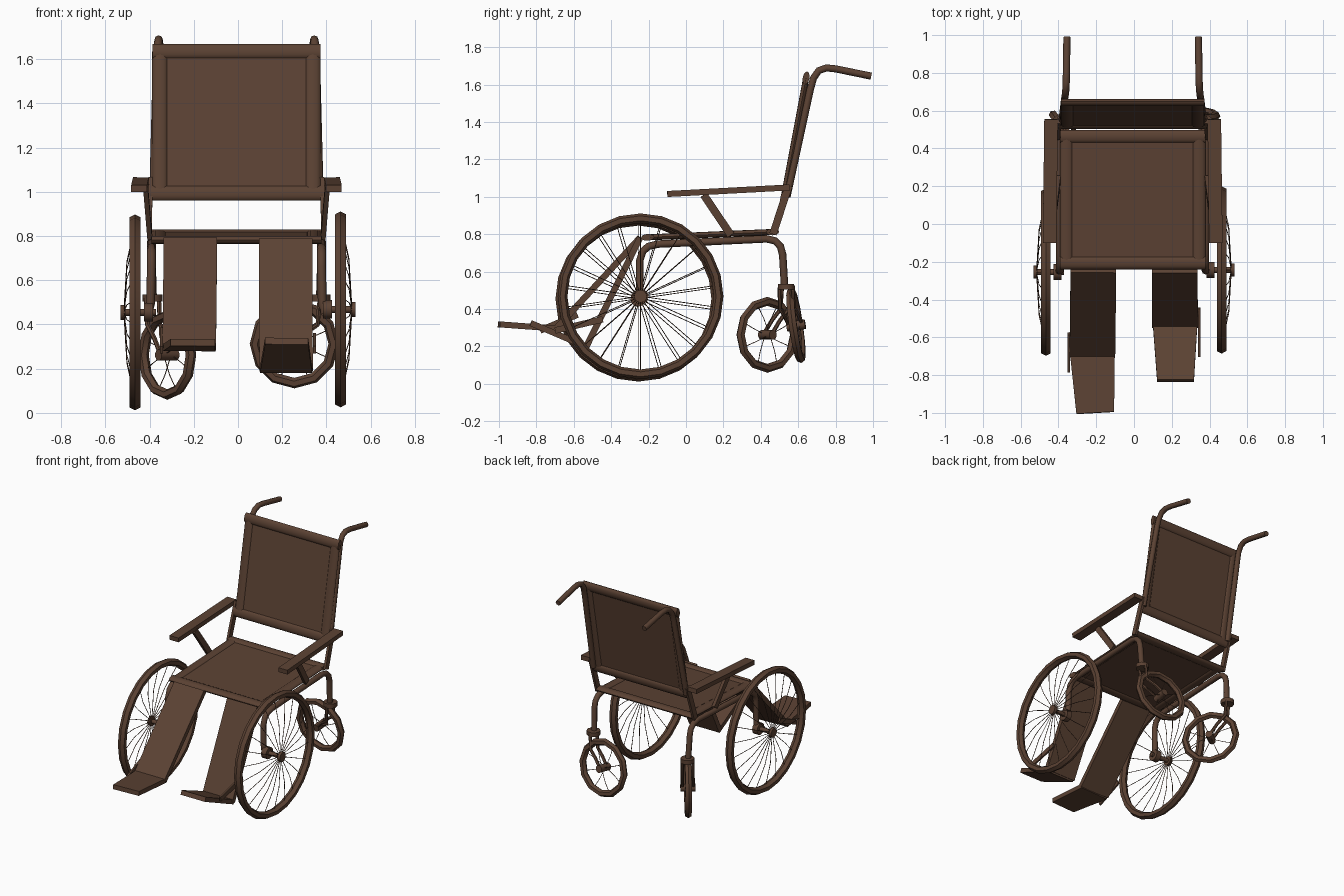
import bpy, bmesh, math
from mathutils import Vector as V

if "Cube" in bpy.data.objects:
    bpy.data.objects.remove(bpy.data.objects["Cube"])

brown = bpy.data.materials.new("dark_brown")
brown.diffuse_color = (0.105, 0.054, 0.033, 1)
brown.use_nodes = True
brown.node_tree.nodes["Principled BSDF"].inputs["Base Color"].default_value = brown.diffuse_color
X, Y, Z = V((1, 0, 0)), V((0, 1, 0)), V((0, 0, 1))
OFF = -0.007          # the chair body sits slightly left of centre


def sweep(bm, pts, ru, rv=None, n=8, ref=X, closed=False, phase=0.0):
    """Elliptical section (ru along ref, rv across) swept along pts."""
    pts = [V(p) for p in pts]
    rv = ru if rv is None else rv
    k = len(pts)
    rings = []
    for i, p in enumerate(pts):
        a = pts[i - 1] if (i or closed) else p
        b = pts[(i + 1) % k] if (i < k - 1 or closed) else p
        t = ((b - p).normalized() + (p - a).normalized()).normalized()
        u = (ref - t * ref.dot(t)).normalized()
        v = t.cross(u)
        rings.append([bm.verts.new(p + u * ru * math.cos(w) + v * rv * math.sin(w))
                      for w in (2 * math.pi * j / n + phase for j in range(n))])
    for i in range(k if closed else k - 1):
        r, q = rings[i], rings[(i + 1) % k]
        for j in range(n):
            bm.faces.new((r[j], r[(j + 1) % n], q[(j + 1) % n], q[j]))
    if not closed:
        bm.faces.new(rings[0][::-1])
        bm.faces.new(rings[-1])


def slab(bm, pts, width, thick, ref=X):
    """Rectangular bar or plate along pts, width measured along ref."""
    sweep(bm, pts, width / math.sqrt(2), thick / math.sqrt(2), 4, ref, phase=math.pi / 4)


def finish(name, bm, smooth=True):
    bmesh.ops.recalc_face_normals(bm, faces=bm.faces)
    me = bpy.data.meshes.new(name)
    bm.to_mesh(me)
    bm.free()
    me.materials.append(brown)
    ob = bpy.data.objects.new(name, me)
    bpy.context.collection.objects.link(ob)
    if smooth:
        bpy.ops.object.select_all(action='DESELECT')
        ob.select_set(True)
        bpy.context.view_layer.objects.active = ob
        bpy.ops.object.shade_smooth_by_angle(angle=math.radians(50))


def wheel(name, c, d, w, radius, ru, rv, seg, spokes, hub, lift):
    """Rim in the plane of d and w, spokes leaning out by lift to the hub."""
    c = V(c)
    axis = d.cross(w).normalized()

    def at(a, r, h=0.0):
        return c + (d * math.cos(a) + w * math.sin(a)) * r + axis * h
    bm = bmesh.new()
    sweep(bm, [at(2 * math.pi * i / seg, radius) for i in range(seg)],
          ru, rv, 6, axis, True, math.pi / 6)
    finish(name + "_tyre", bm)
    bm = bmesh.new()
    for i in range(spokes):
        a = 2 * math.pi * (i + 0.5) / spokes
        h = lift if lift[0] == lift[1] else (lift[i % 2],) * 2
        sweep(bm, [at(a, hub, h[0]), at(a, radius * 0.55, h[0] * 0.75), at(a, radius - rv * 0.7)],
              0.0025, n=3, ref=axis)
    finish(name + "_spokes", bm, False)


# Upholstered panels with rounded border rolls: seat and backrest
def upholstery(name, low, high, half, half_low):
    low, high = V(low), V(high)
    run = (high - low).normalized()
    nrm = X.cross(run)
    bm = bmesh.new()
    c = V((OFF, 0, 0))
    slab(bm, [c + low, c + high], half * 2 - 0.04, 0.014)
    for p, h in ((low, half_low), (high, half)):
        sweep(bm, [c + p - X * h, c + p + X * h], 0.035, 0.018, 12, run)
    for s in (-1, 1):
        e = c + X * s * (half - 0.034)
        sweep(bm, [e + low, e + high], 0.035, 0.016, 12)
    finish(name, bm)


upholstery("seat", (0, -0.205, 0.783), (0, 0.463, 0.812), 0.385, 0.385)
upholstery("backrest", (0, 0.522, 0.995), (0, 0.642, 1.635), 0.38, 0.392)

for s, side in ((-1, "left"), (1, "right")):
    def P(d, y, z):
        return (s * d + OFF, y, z)

    # Main side frame: front axle up, under the seat, down to the rear fork
    bm = bmesh.new()
    sweep(bm, [P(.40, -.247, .45), P(.388, -.247, .50), P(.385, -.247, .66), P(.385, -.23, .71),
               P(.385, -.20, .735), P(.385, -.15, .747), P(.385, .43, .775), P(.385, .475, .765),
               P(.385, .505, .735), P(.385, .517, .69), P(.38, .527, .52)], 0.02)
    finish(side + "_side_frame", bm)

    # Back post, flat below and round at the push handle
    bm = bmesh.new()
    slab(bm, [P(.392, .465, .80), P(.388, .55, 1.06)], 0.018, 0.04)
    sweep(bm, [P(.375, .54, 1.0), P(.36, .665, 1.575), P(.357, .682, 1.635), P(.354, .71, 1.675),
               P(.352, .75, 1.689), P(.351, .80, 1.684), P(.348, .99, 1.645)], 0.019)
    finish(side + "_push_handle", bm)

    # Armrest and its slanting strut
    bm = bmesh.new()
    slab(bm, [P(.44, -.10, 1.015), P(.432, .555, 1.05)], 0.072, 0.032)
    slab(bm, [P(.41, .095, 1.01), P(.392, .24, .795)], 0.022, 0.042)
    finish(side + "_armrest", bm, False)

    # Large front wheel with axle and hub
    cy, cz = (-0.255, 0.455) if s < 0 else (-0.243, 0.468)
    wx = s * 0.465 - 0.001
    wheel(side + "_front_wheel", (wx, cy, cz), Y, Z, 0.417, 0.029, 0.026, 24, 22, 0.02,
          (s * 0.05, s * 0.05))
    bm = bmesh.new()
    sweep(bm, [(s * .37, cy, cz), (s * .525, cy, cz)], 0.016, ref=Z)
    sweep(bm, [(s * .51, cy, cz), (s * .532, cy, cz)], 0.034, n=12, ref=Z)
    sweep(bm, [(s * .385, cy, cz), (s * .425, cy, cz)], 0.042, n=12, ref=Z)
    finish(side + "_hub", bm)

    # Rear caster, each turned its own way
    if s < 0:
        c, d, w = V((-.32, .435, .262)), V((.6, -.8, 0)), Z
    else:
        c, d, w = V((.255, .588, .312)), V((-.995, .09, 0)), V((0, -.14, .99))
    axis = d.cross(w).normalized()
    wheel(side + "_caster", c, d, w, 0.179, 0.024, 0.024, 12, 8, 0.015, (0.02, -0.02))
    bm = bmesh.new()
    sweep(bm, [c - axis * .05, c + axis * .05], 0.026, n=10, ref=w)
    top = V(P(.38, .535, .52))
    sweep(bm, [top - Z * .015, top + Z * .015], 0.046, n=10)
    for k in (-1, 1):
        o = axis * k * 0.036
        sweep(bm, [top + o, top + o - Z * .10 + (c - top) * .08,
                   top.lerp(c, .55) + o - Z * .04, c + o], 0.011, n=6, ref=axis)
    finish(side + "_caster_fork", bm)

# Leg rests: calf panel, tapering footplate and side bracket
legs = (("left", -1, (-.695, .295), (-1.0, .318), (-.58, .37), (-.78, .285), (-.225, -.205), .20),
        ("right", 1, (-.535, .195), (-.83, .325), (-.445, .345), (-.70, .285), (.222, .22), .195))
for side, s, heel, toe, b0, b1, (xc, xt), wt in legs:
    bm = bmesh.new()
    x0 = s * 0.215
    slab(bm, [(x0, -.245, .782), (xc * .98, *heel)], 0.242, 0.034)
    finish(side + "_leg_panel", bm, False)
    bm = bmesh.new()
    slab(bm, [(xc * .98, heel[0] + .01, heel[1]), (xt, *toe)], 0.236, 0.032)
    for v in bm.verts:              # narrow towards the toe
        if v.co.y < toe[0] + 0.05:
            v.co.x = xt + (v.co.x - xt) * wt / 0.236
    finish(side + "_footplate", bm, False)
    bm = bmesh.new()
    slab(bm, [(s * .346, *b0), (s * .346, *b1)], 0.012, 0.034)
    finish(side + "_foot_bracket", bm, False)
